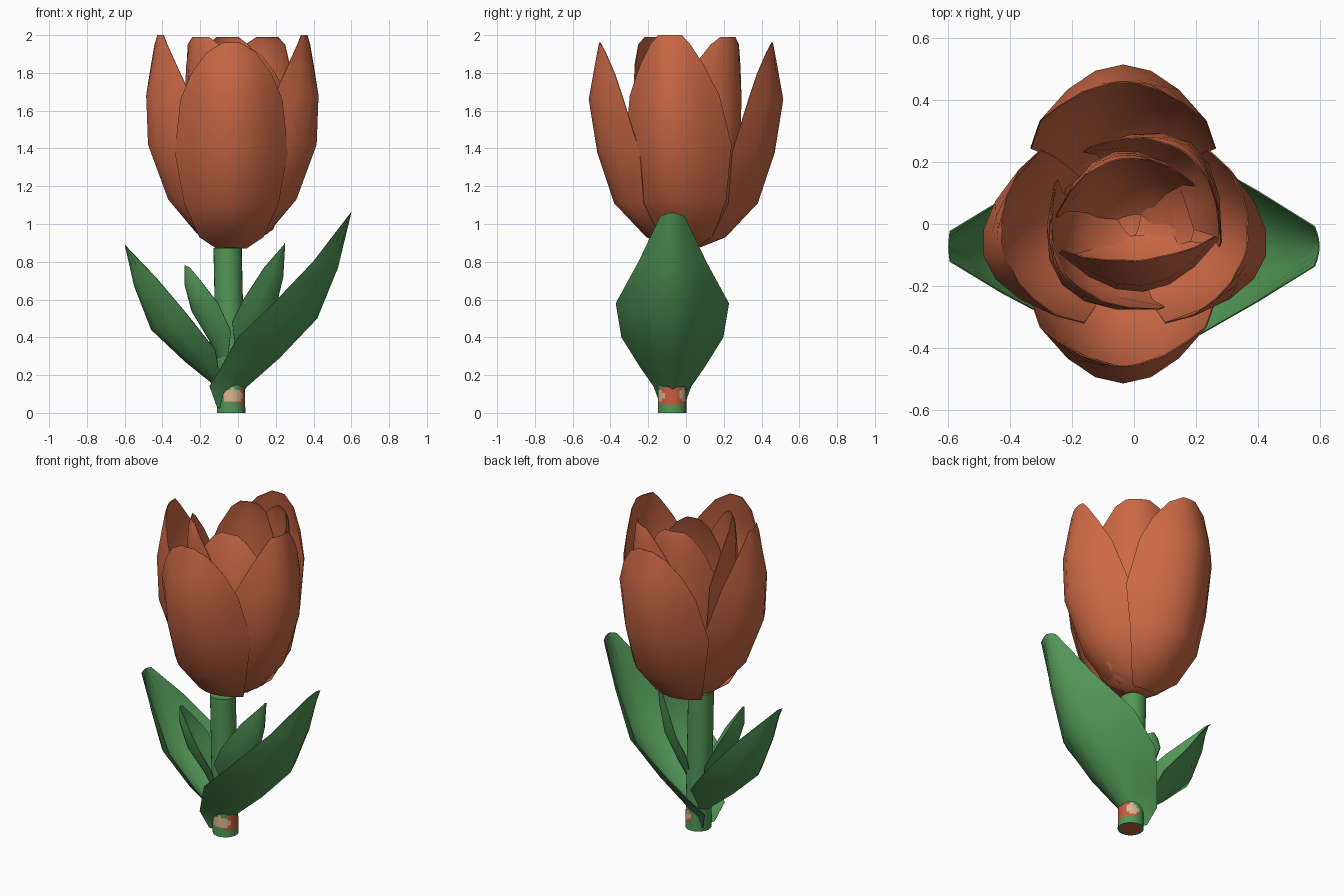
import bpy, bmesh, math
from mathutils import Vector

if "Cube" in bpy.data.objects:
    bpy.data.objects.remove(bpy.data.objects["Cube"])


def material(name, rgb):
    m = bpy.data.materials.new(name)
    m.diffuse_color = (*rgb, 1)
    m.use_nodes = True
    m.node_tree.nodes["Principled BSDF"].inputs["Base Color"].default_value = m.diffuse_color
    return m


ORANGE = material("petal orange", (0.60, 0.140, 0.060))
GREEN = material("leaf green", (0.085, 0.310, 0.095))
RED = material("stem patch red", (0.58, 0.105, 0.045))
BEIGE = material("stem patch beige", (0.72, 0.46, 0.27))


def finish(bm, name, mats, angle=65):
    bmesh.ops.recalc_face_normals(bm, faces=bm.faces[:])
    me = bpy.data.meshes.new(name)
    bm.to_mesh(me)
    bm.free()
    for m in mats:
        me.materials.append(m)
    me.shade_smooth()
    me.set_sharp_from_angle(angle=math.radians(angle))
    ob = bpy.data.objects.new(name, me)
    bpy.context.collection.objects.link(ob)
    return ob


def blade(name, rows, origin, direction, mat, power=2.0, cols=6):
    """Thin curved sheet; row = centre r, centre z, edge r, edge z, half width."""
    a = math.radians(direction)
    out, side = Vector((math.cos(a), math.sin(a), 0)), Vector((-math.sin(a), math.cos(a), 0))
    base = Vector((*origin, 0))
    bm = bmesh.new()
    grid = []
    for cr, cz, er, ez, hw in rows:
        line = []
        for i in range(cols + 1):
            t = 2 * i / cols - 1
            k = abs(t) ** power
            p = base + out * (cr + (er - cr) * k) + side * (hw * t)
            p.z = cz + (ez - cz) * k
            line.append(bm.verts.new(p))
        grid.append(line)
    for r0, r1 in zip(grid, grid[1:]):
        for i in range(cols):
            bm.faces.new((r0[i], r0[i + 1], r1[i + 1], r1[i]))
    bmesh.ops.recalc_face_normals(bm, faces=bm.faces[:])
    bmesh.ops.solidify(bm, geom=bm.faces[:], thickness=0.004)
    return finish(bm, name, [mat])


def petal(name, profile, origin, direction, curl=2.5, rs=1.0, ws=1.0):
    """Petal from (z, radius, half width) points, cupped towards the flower axis."""
    rows = []
    for z, r, w in profile:
        r, w = r * rs, w * ws
        rows.append((r, z, r - curl * w * w, z, w))
    blade(name, rows, origin, direction, ORANGE)


# Outer petals: pointed front and back, blunt left and right
pointed = [(0.87, 0.06, 0.08), (0.93, 0.21, 0.17), (1.11, 0.38, 0.25), (1.38, 0.47, 0.30),
           (1.66, 0.515, 0.27), (1.80, 0.49, 0.21), (1.91, 0.47, 0.13), (1.96, 0.46, 0.045)]
blunt = [(0.88, 0.05, 0.08), (0.95, 0.19, 0.17), (1.13, 0.35, 0.25), (1.42, 0.46, 0.29),
         (1.68, 0.47, 0.245), (1.84, 0.44, 0.175), (1.95, 0.42, 0.11), (2.0, 0.405, 0.065)]
petal("front_petal", pointed, (-0.035, 0.0), -90)
petal("back_petal", pointed, (-0.035, 0.0), 90)
petal("left_petal", blunt, (-0.03, 0.01), 194, curl=3.0)
petal("right_petal", blunt, (-0.03, 0.01), -14, curl=3.0)

# Inner petals
inner = [(0.90, 0.04, 0.07), (0.97, 0.17, 0.16), (1.15, 0.27, 0.23), (1.42, 0.31, 0.27),
         (1.66, 0.32, 0.265), (1.84, 0.31, 0.20), (1.95, 0.30, 0.13), (1.99, 0.285, 0.07)]
leaning = [(0.90, 0.04, 0.07), (0.97, 0.12, 0.15), (1.15, 0.19, 0.22), (1.42, 0.22, 0.26),
           (1.66, 0.20, 0.25), (1.80, 0.165, 0.18), (1.89, 0.135, 0.11), (1.93, 0.12, 0.05)]
petal("inner_petal_back_right", inner, (0.0, 0.0), 55, curl=2.9)
petal("inner_petal_front_left", inner, (0.0, 0.0), 220, curl=2.7, rs=0.95)
petal("core_petal_back", inner, (-0.01, 0.0), 103, curl=3, rs=0.75, ws=0.85)
petal("core_petal_front", leaning, (0.01, 0.0), 275, curl=2.2)

# Leaves
AXIS = (-0.04, -0.072)
blade("large_right_leaf", [
    (-0.03, 0.01, -0.07, 0.03, 0.06), (0.02, 0.06, -0.11, 0.14, 0.10),
    (0.09, 0.14, -0.05, 0.24, 0.17), (0.26, 0.29, 0.04, 0.40, 0.27),
    (0.46, 0.50, 0.23, 0.58, 0.30), (0.57, 0.77, 0.44, 0.80, 0.18),
    (0.64, 1.06, 0.625, 1.04, 0.065)], AXIS, 0, GREEN, 1.7)
blade("large_left_leaf", [
    (0.02, 0.08, 0.03, 0.12, 0.04), (0.09, 0.15, 0.06, 0.20, 0.10),
    (0.24, 0.27, 0.08, 0.33, 0.20), (0.42, 0.44, 0.23, 0.52, 0.235),
    (0.51, 0.67, 0.39, 0.71, 0.15), (0.56, 0.89, 0.555, 0.88, 0.05)], AXIS, 180, GREEN, 1.7)
blade("small_left_leaf", [
    (0.05, 0.24, 0.04, 0.29, 0.05), (0.12, 0.38, 0.05, 0.43, 0.12),
    (0.22, 0.53, 0.13, 0.58, 0.13), (0.265, 0.68, 0.20, 0.69, 0.08),
    (0.265, 0.78, 0.25, 0.77, 0.03)], (-0.04, -0.08), 204, GREEN, 1.7)
blade("small_right_leaf", [
    (0.04, 0.24, 0.03, 0.32, 0.05), (0.14, 0.38, 0.01, 0.48, 0.12),
    (0.24, 0.55, 0.07, 0.60, 0.14), (0.28, 0.72, 0.18, 0.77, 0.09),
    (0.29, 0.90, 0.285, 0.89, 0.02)], (-0.04, -0.08), 0, GREEN, 1.7)

# Cup that closes the bottom of the flower
bm = bmesh.new()
cup = [[bm.verts.new((-0.035 + r * math.cos(math.pi * i / 5), -0.02 + r * math.sin(math.pi * i / 5), z))
        for i in range(10)] for z, r in ((0.875, 0.07), (0.93, 0.16), (1.02, 0.23))]
bm.faces.new(cup[0][::-1])
for r0, r1 in zip(cup, cup[1:]):
    for i in range(10):
        j = (i + 1) % 10
        bm.faces.new((r0[i], r0[j], r1[j], r1[i]))
finish(bm, "flower_base", [ORANGE])


def patch(ang, z):
    """Colour slot of the stem: 0 green, 1 red, 2 beige."""
    def blob(a, wa, h, wh):
        return ((ang - a) / wa) ** 2 + ((z - h) / wh) ** 2 < 1
    if blob(-78, 48, 0.092, 0.036) or blob(58, 27, 0.095, 0.034):
        return 2
    return 1 if blob(5, 85, 0.085, 0.05) and 0.045 < z < 0.13 else 0


# Stem with a patched band near its foot and a rimmed underside
SIDES = 24
bm = bmesh.new()
rings = []
for z, rad in ((0.0, 0.06), (0.0, 0.075), (0.045, 0.075), (0.06, 0.075), (0.075, 0.075), (0.09, 0.075),
               (0.105, 0.075), (0.12, 0.075), (0.135, 0.075), (0.15, 0.075), (0.5, 0.075), (0.872, 0.075)):
    cx = -0.036 - 0.022 * z
    rings.append([bm.verts.new((cx + rad * math.cos(2 * math.pi * i / SIDES),
                                -0.073 + rad * math.sin(2 * math.pi * i / SIDES), z))
                  for i in range(SIDES)])
for r0, r1 in zip(rings, rings[1:]):
    for i in range(SIDES):
        j = (i + 1) % SIDES
        f = bm.faces.new((r0[i], r0[j], r1[j], r1[i]))
        ang = ((i + 0.5) * 360 / SIDES + 180) % 360 - 180
        f.material_index = patch(ang, (r0[0].co.z + r1[0].co.z) / 2)
bm.faces.new(rings[-1])
bm.faces.new(rings[0][::-1]).material_index = 1
finish(bm, "stem", [GREEN, RED, BEIGE])
